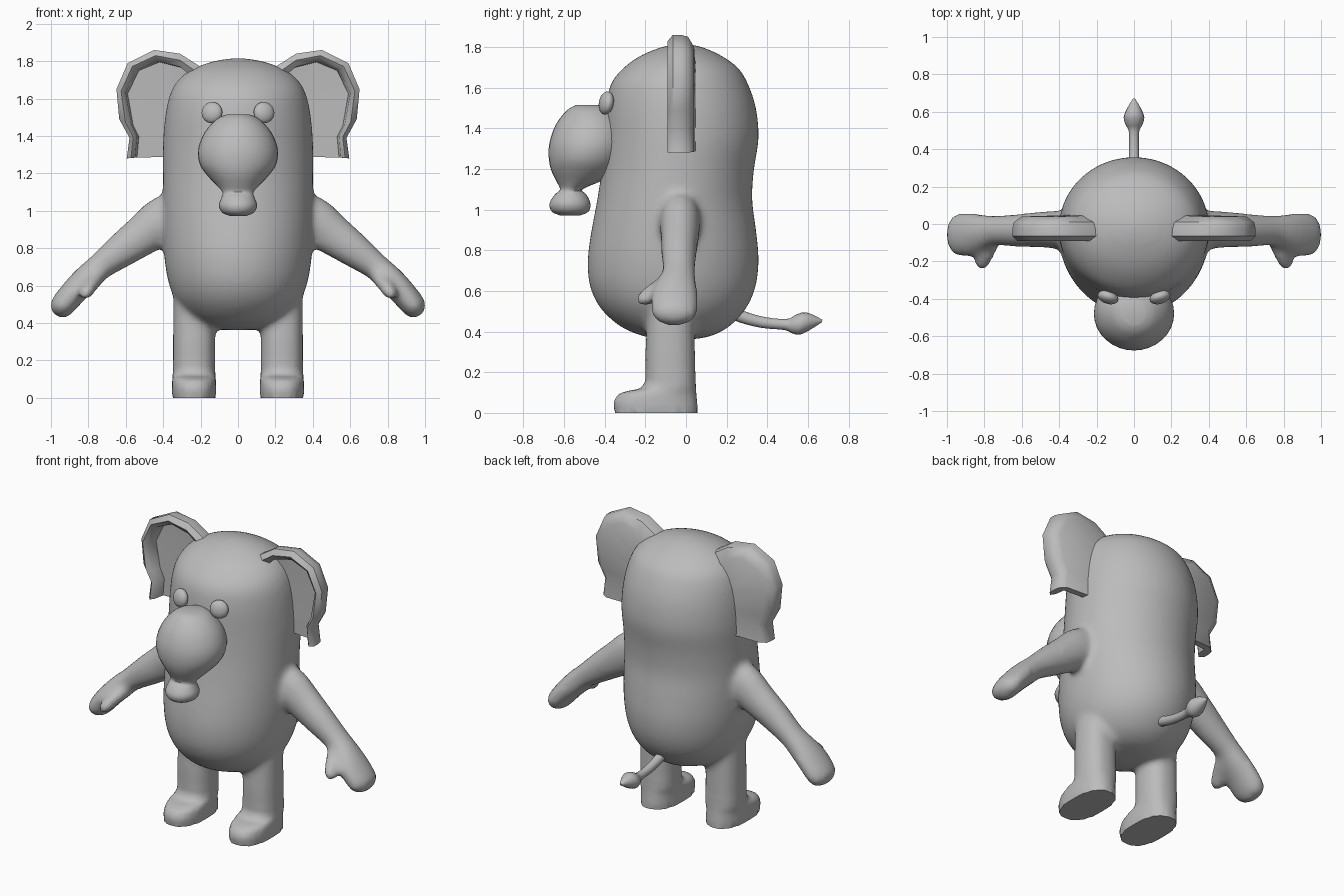
import bpy, bmesh, math
from mathutils import Vector

if "Cube" in bpy.data.objects:
    bpy.data.objects.remove(bpy.data.objects["Cube"])

grey = bpy.data.materials.new("warm_grey")
grey.diffuse_color = (0.5, 0.5, 0.5, 1)
grey.use_nodes = True
grey.node_tree.nodes["Principled BSDF"].inputs["Base Color"].default_value = grey.diffuse_color


def make_object(name, bm, angle=40):
    bmesh.ops.recalc_face_normals(bm, faces=bm.faces[:])
    me = bpy.data.meshes.new(name)
    bm.to_mesh(me)
    bm.free()
    me.materials.append(grey)
    ob = bpy.data.objects.new(name, me)
    bpy.context.collection.objects.link(ob)
    bpy.ops.object.select_all(action='DESELECT')
    ob.select_set(True)
    bpy.context.view_layer.objects.active = ob
    bpy.ops.object.shade_smooth_by_angle(angle=math.radians(angle))
    return ob


def interpolate(rings, steps):
    """Catmull-Rom through rings given as (centre, u axis, v axis)."""
    out = []
    last = len(rings) - 1
    for i in range(last):
        quad = [rings[max(0, min(last, i + k))] for k in (-1, 0, 1, 2)]
        for j in range(steps):
            t = j / steps
            out.append([0.5 * (2 * b + (c - a) * t + (2 * a - 5 * b + 4 * c - d) * t * t
                               + (3 * b - a - 3 * c + d) * t ** 3)
                        for a, b, c, d in zip(*quad)])
    return out + [rings[-1]]


def loft(bm, rings, n=32, steps=3, power=1.0, s=1):
    rings = [[Vector(v) for v in r] for r in rings]
    loops = []
    for c, u, v in interpolate(rings, steps):
        loop = []
        for k in range(n):
            a = 2 * math.pi * k / n
            ca, sa = math.cos(a), math.sin(a)
            p = (c + u * math.copysign(abs(ca) ** power, ca)
                 + v * math.copysign(abs(sa) ** power, sa))
            loop.append(bm.verts.new((p.x * s, p.y, p.z)))
        loops.append(loop)
    for a, b in zip(loops, loops[1:]):
        for k in range(n):
            bm.faces.new((a[k], a[(k + 1) % n], b[(k + 1) % n], b[k]))
    bm.faces.new(loops[0])
    bm.faces.new(loops[-1])


def upright(rows, x=0):
    """Rows of (z, front y, back y, half width) to level rings."""
    return [((x, (f + b) / 2, z), (w, 0, 0), (0, (b - f) / 2, 0)) for z, f, b, w in rows]


# Body with head, legs and arms, fused into one skin
bm = bmesh.new()
loft(bm, upright([
    (.362, -.12, .04, .06), (.38, -.22, .13, .17), (.43, -.33, .22, .26),
    (.52, -.425, .30, .335), (.63, -.475, .345, .375), (.76, -.484, .358, .395),
    (.90, -.465, .345, .402), (1.05, -.437, .326, .402), (1.2, -.415, .335, .402),
    (1.35, -.403, .358, .402), (1.5, -.395, .345, .39), (1.62, -.37, .305, .365),
    (1.7, -.305, .255, .32), (1.76, -.22, .17, .24), (1.80, -.12, .08, .13),
    (1.817, -.04, 0, .02)]), n=48)
for s in (1, -1):
    # leg with shoe-shaped foot
    loft(bm, upright([
        (0, -.355, .06, .118), (.06, -.357, .055, .118), (.095, -.33, .052, .117),
        (.11, -.28, .05, .116), (.118, -.225, .05, .115), (.15, -.2, .048, .113),
        (.3, -.2, .045, .113), (.55, -.19, .04, .11)], .235), steps=1, power=.85, s=s)
    # arm and hand: x, y, z, thickness, depth
    loft(bm, [((x, y, z), (.64 * r, 0, .77 * r), (0, d, 0)) for x, y, z, r, d in (
        (.25, -.03, 1.04, .10, .08), (.38, -.03, .96, .13, .10), (.5, -.03, .875, .112, .095),
        (.62, -.035, .79, .094, .088), (.74, -.035, .70, .073, .08), (.80, -.045, .645, .074, .095),
        (.87, -.057, .575, .072, .115), (.942, -.057, .492, .067, .112),
        (.974, -.057, .465, .047, .08), (.987, -.057, .45, .012, .02))], s=s)
    # thumb
    loft(bm, [((x, y, z), (.93 * r, .36 * r, 0), (0, .5 * r, -.86 * r)) for x, y, z, r in (
        (.76, -.08, .64, .05), (.79, -.15, .60, .046), (.815, -.21, .56, .04),
        (.827, -.24, .54, .014))], n=16, s=s)
body = make_object("body", bm)
mod = body.modifiers.new("fuse", 'REMESH')
mod.mode = 'VOXEL'
mod.voxel_size = 0.018
bpy.ops.object.modifier_apply(modifier=mod.name)
bm = bmesh.new()
bm.from_mesh(body.data)
for _ in range(5):
    bmesh.ops.smooth_vert(bm, verts=[v for v in bm.verts if v.co.z > .2], factor=.5,
                          use_axis_x=True, use_axis_y=True, use_axis_z=True)
for v in bm.verts:                      # flat soles
    if v.co.z < .012:
        v.co.z = 0
old = body
bpy.data.objects.remove(old)
make_object("body", bm, 50)

# Snout and trunk tip
bm = bmesh.new()
loft(bm, upright([
    (1.515, -.54, -.40, .06), (1.49, -.585, -.36, .115), (1.42, -.64, -.30, .178),
    (1.33, -.672, -.28, .213), (1.25, -.675, -.30, .205), (1.19, -.662, -.34, .165),
    (1.14, -.638, -.42, .118), (1.10, -.62, -.51, .083), (1.075, -.645, -.49, .087),
    (1.03, -.672, -.47, .102), (.99, -.66, -.48, .085), (.972, -.62, -.52, .04)]))
make_object("trunk", bm)

# Tail with tuft
bm = bmesh.new()
loft(bm, [((0, y, z), (r, 0, 0), (0, .2 * r, r)) for y, z, r in (
    (.15, .53, .035), (.27, .475, .03), (.38, .445, .027), (.49, .435, .027),
    (.53, .437, .045), (.57, .44, .055), (.62, .446, .036), (.67, .452, .006))], n=16)
make_object("tail", bm)

# Ear outline and the inner edge of its rim, as (x, z)
outer = [(.20, 1.77), (.31, 1.84), (.45, 1.86), (.59, 1.79), (.65, 1.65),
         (.635, 1.49), (.58, 1.39), (.595, 1.28)]
inner = [(.25, 1.72), (.31, 1.77), (.43, 1.80), (.54, 1.755), (.60, 1.63),
         (.57, 1.46), (.54, 1.40), (.55, 1.285)]
for s, side in ((1, "left"), (-1, "right")):
    # rimmed ear, a hollow section swept around the outline
    bm = bmesh.new()
    rows = []
    for i, ((ox, oz), (ix, iz)) in enumerate(zip(outer, inner)):
        ax, az = .27, 1.70 - .41 * i / (len(outer) - 1)
        mx, mz = (ox + ix) / 2, (oz + iz) / 2
        section = [(ax, .05, az), (ix, .04, iz), (ox * .85 + ix * .15, .01, oz * .85 + iz * .15),
                   (ox, -.025, oz), (ox, -.065, oz), (mx, -.09, mz),
                   (ix, -.065, iz), (ix - .01, 0, iz - .005 * (i < 7)), (ax, .01, az)]
        rows.append([bm.verts.new((x * s, y, z)) for x, y, z in section])
    n = len(rows[0])
    for a, b in zip(rows, rows[1:]):
        for k in range(n):
            bm.faces.new((a[k], a[(k + 1) % n], b[(k + 1) % n], b[k]))
    bm.faces.new(rows[0])
    bm.faces.new(rows[-1])
    make_object(side + "_ear", bm, 45)

    # eye
    bm = bmesh.new()
    bmesh.ops.create_uvsphere(bm, u_segments=24, v_segments=16, radius=.057)
    eye = make_object(side + "_eye", bm)
    eye.scale = (1, .6, 1)
    eye.rotation_euler = (math.radians(-10), 0, math.radians(18 * s))
    eye.location = (.139 * s, -.392, 1.525)
